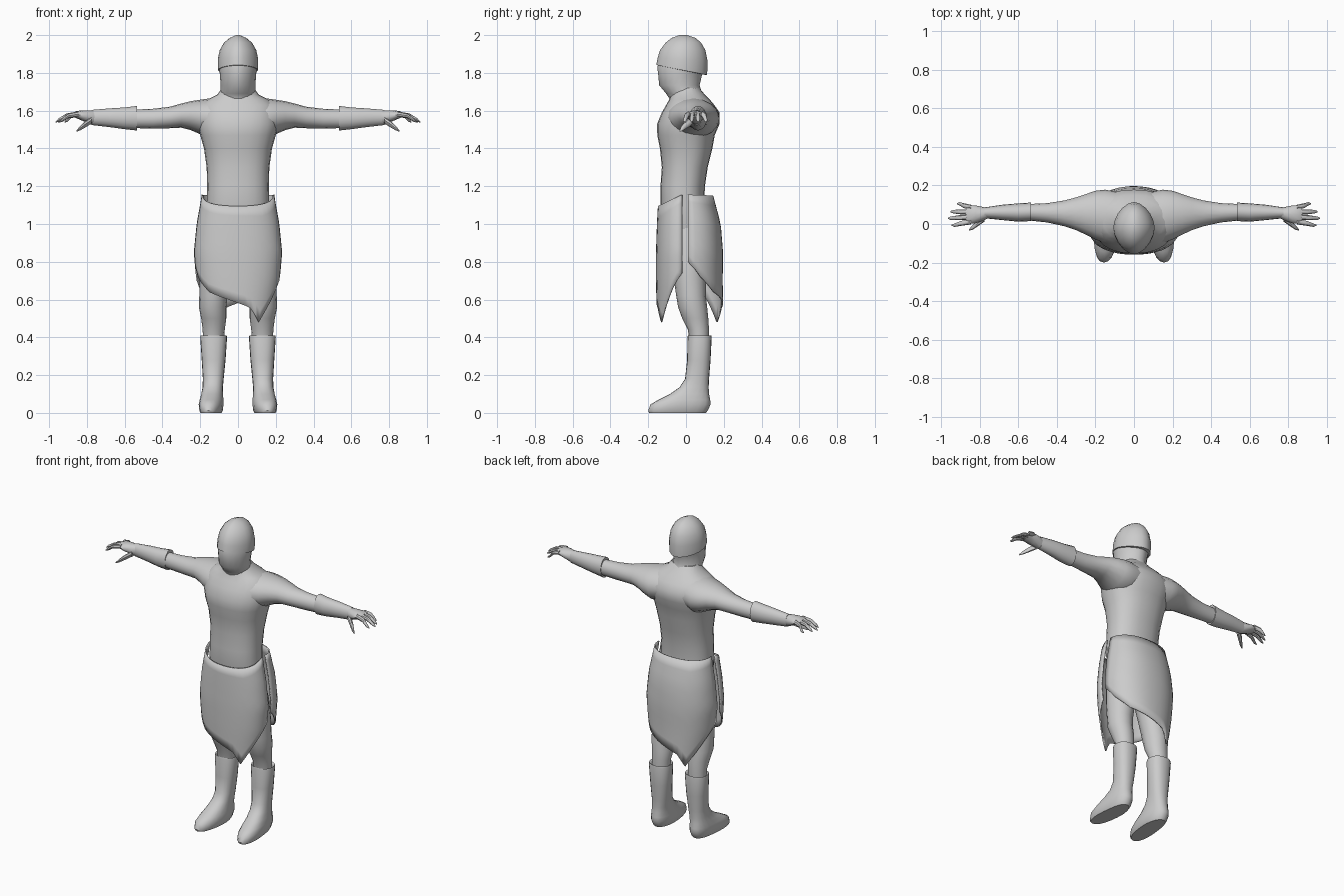
import bpy, bmesh, math
from mathutils import Vector

grey = bpy.data.materials.new("plain_grey")
grey.diffuse_color = (0.6, 0.6, 0.6, 1)


def finish(name, bm, mirror=False, angle=40):
    """Turn a bmesh into a smooth-shaded object, optionally mirrored in x."""
    bmesh.ops.recalc_face_normals(bm, faces=bm.faces)
    me = bpy.data.meshes.new(name)
    bm.to_mesh(me)
    bm.free()
    me.materials.append(grey)
    ob = bpy.data.objects.new(name, me)
    bpy.context.collection.objects.link(ob)
    bpy.context.view_layer.objects.active = ob
    ob.select_set(True)
    bpy.ops.object.shade_smooth_by_angle(angle=math.radians(angle))
    ob.select_set(False)
    if mirror:
        ob.modifiers.new("mirror", "MIRROR").use_mirror_merge = False
    return ob


def loft(name, rows, axis="z", n=16, p=2.0, mirror=False, warp=None):
    """Skin oval sections: rows are (position, a_min, a_max, b_min, b_max)."""
    bm = bmesh.new()
    rings = []
    for t, a0, a1, b0, b1 in rows:
        ring = []
        for i in range(n):
            th = 2 * math.pi * i / n
            c, s = math.cos(th), math.sin(th)
            a = (a0 + a1) / 2 + (a1 - a0) / 2 * math.copysign(abs(c) ** (2 / p), c)
            b = (b0 + b1) / 2 + (b1 - b0) / 2 * math.copysign(abs(s) ** (2 / p), s)
            co = Vector((a, b, t) if axis == "z" else (t, a, b))
            ring.append(bm.verts.new(warp(co) if warp else co))
        rings.append(ring)
    for r, q in zip(rings, rings[1:]):
        for i in range(n):
            j = (i + 1) % n
            bm.faces.new((r[i], r[j], q[j], q[i]))
    bm.faces.new(rings[0])
    bm.faces.new(rings[-1])
    return finish(name, bm, mirror)


def sym(rows):
    """Rows (z, half_width, y_min, y_max) centred on x = 0."""
    return [(z, -h, h, a, b) for z, h, a, b in rows]


def lerp(table, x):
    """Piecewise linear lookup in a sorted list of (x, value)."""
    for (x0, v0), (x1, v1) in zip(table, table[1:]):
        if x <= x1:
            return v0 + (v1 - v0) * max(0, (x - x0) / (x1 - x0))
    return table[-1][1]


# Torso from pelvis to collar
loft("torso", sym([
    (0.82, .12, -.08, .09), (0.95, .165, -.11, .10), (1.10, .165, -.135, .097),
    (1.20, .163, -.135, .10), (1.30, .166, -.128, .115), (1.40, .180, -.138, .14),
    (1.47, .200, -.152, .152), (1.53, .215, -.153, .178), (1.59, .215, -.128, .178),
    (1.63, .200, -.105, .150), (1.66, .160, -.088, .125), (1.685, .11, -.08, .10),
    (1.72, .085, -.07, .07)]), n=24, p=2.3)

# Head: masked face and neck, then the ridged cap with a tilted rim
loft("face_and_neck", sym([
    (1.62, .11, -.085, .125), (1.66, .098, -.085, .105), (1.69, .092, -.105, .085),
    (1.735, .092, -.142, .072), (1.79, .096, -.147, .085), (1.83, .10, -.152, .10),
    (1.88, .09, -.135, .095)]), n=20, p=1.8)


def rim_tilt(co):
    k = max(0.0, min(1.0, (1.90 - co.z) / 0.09))
    return co + Vector((0, 0, -0.2 * co.y * k))


loft("cap", sym([
    (1.81, .100, -.150, .105), (1.811, .107, -.157, .112), (1.87, .107, -.15, .114),
    (1.92, .097, -.138, .103), (1.96, .074, -.108, .08), (1.985, .044, -.076, .05),
    (2.0, .010, -.035, .005)]), n=20, p=1.75, warp=rim_tilt)

# Arms with flared forearm guards
loft("arm", [
    (.08, -.10, .165, 1.47, 1.665), (.15, -.10, .178, 1.455, 1.665),
    (.20, -.08, .172, 1.475, 1.658), (.25, -.055, .155, 1.497, 1.650),
    (.30, -.032, .138, 1.51, 1.638), (.36, -.012, .122, 1.507, 1.621),
    (.45, .008, .108, 1.505, 1.61), (.56, .02, .103, 1.508, 1.605)],
    axis="x", mirror=True)
loft("forearm_guard", [
    (.54, .03, .095, 1.515, 1.60), (.535, .015, .111, 1.495, 1.625),
    (.60, .012, .107, 1.502, 1.617), (.68, .02, .10, 1.513, 1.612),
    (.775, .03, .086, 1.524, 1.604)], axis="x", mirror=True)

# Hands: palm, four fingers and a thumb
loft("palm", [
    (.75, .034, .082, 1.528, 1.60), (.78, .018, .088, 1.528, 1.602),
    (.82, .004, .096, 1.545, 1.602), (.855, .0, .098, 1.56, 1.598),
    (.872, .008, .09, 1.567, 1.59)], axis="x", n=12, mirror=True)


def finger(name, points):
    """Tapered digit through (x, y, z, radius) points."""
    loft(name, [(x, y - r, y + r, z - r, z + r) for x, y, z, r in points],
         axis="x", n=8, mirror=True)


for name, y0, y1, tip in (("index_finger", .012, -.006, .945),
                          ("middle_finger", .036, .03, .965),
                          ("ring_finger", .062, .064, .952),
                          ("little_finger", .086, .105, .918)):
    mid = (.85 + tip) / 2
    finger(name, [(.845, y0, 1.582, .014), (mid, (y0 + y1) / 2, 1.573, .0125),
                  (tip - .015, y1, 1.55, .009), (tip, y1, 1.54, .003)])
finger("thumb", [(.775, .03, 1.55, .018), (.81, .005, 1.527, .017),
                 (.835, -.017, 1.508, .012), (.855, -.03, 1.492, .004)])

# Legs: thigh, knee and hidden calf
loft("leg", [
    (.36, .075, .185, .02, .12), (.44, .07, .187, .01, .122),
    (.50, .062, .195, -.02, .118), (.56, .062, .207, -.042, .112),
    (.62, .055, .205, -.052, .105), (.72, .035, .205, -.066, .105),
    (.85, .01, .195, -.085, .105), (.98, .0, .165, -.09, .09)], mirror=True)


def splay(co):
    """Turn the toes slightly outwards."""
    return co + Vector((-0.09 * min(co.y, 0), 0, 0))


# Boots
loft("boot", [
    (0, .085, .192, -.195, .105), (.012, .078, .198, -.20, .115),
    (.045, .074, .203, -.188, .130), (.07, .076, .200, -.145, .128),
    (.10, .080, .194, -.085, .122), (.135, .080, .188, -.035, .12),
    (.18, .076, .186, -.005, .122), (.28, .066, .192, .006, .130),
    (.40, .058, .200, .008, .136), (.41, .060, .198, .010, .134),
    (.40, .075, .185, .025, .120)], n=20, p=2.3, mirror=True, warp=splay)

# Wrapped skirt: two pointed cloth panels, the rear one turned half a circle
HEM = [(-1, .80), (-.8, .72), (-.5, .64), (-.1, .595), (.2, .555), (.4, .48),
       (.6, .57), (.8, .66), (1, .74)]
WIDTH = [(.48, .175), (.7, .217), (.85, .230), (1.0, .215), (1.15, .188)]


def panel(name, side, edge, depth, dip):
    bm = bmesh.new()
    grid = []
    for i in range(21):
        t = -1 + i / 10
        ang = t * math.pi / 2
        top, low = 1.155 - dip * (1 - t * t), lerp(HEM, t)
        col = []
        for j in range(11):
            z = top + (low - top) * j / 10
            s, c = math.sin(ang), max(0, math.cos(ang))
            x = math.copysign(abs(s) ** .9, s) * lerp(WIDTH, z)
            col.append(bm.verts.new((side * x, edge - side * c ** .85 * lerp(depth, z), z)))
        grid.append(col)
    for a, b in zip(grid, grid[1:]):
        for j in range(10):
            bm.faces.new((a[j], b[j], b[j + 1], a[j + 1]))
    ob = finish(name, bm)
    mod = ob.modifiers.new("thickness", "SOLIDIFY")
    mod.thickness = 0.008
    mod.offset = 0


panel("front_skirt", 1, -.02, [(.48, .13), (.7, .135), (.85, .135), (1.0, .13), (1.15, .122)], .06)
panel("rear_skirt", -1, .01, [(.48, .185), (.7, .18), (.85, .182), (1.0, .17), (1.15, .13)], .005)
